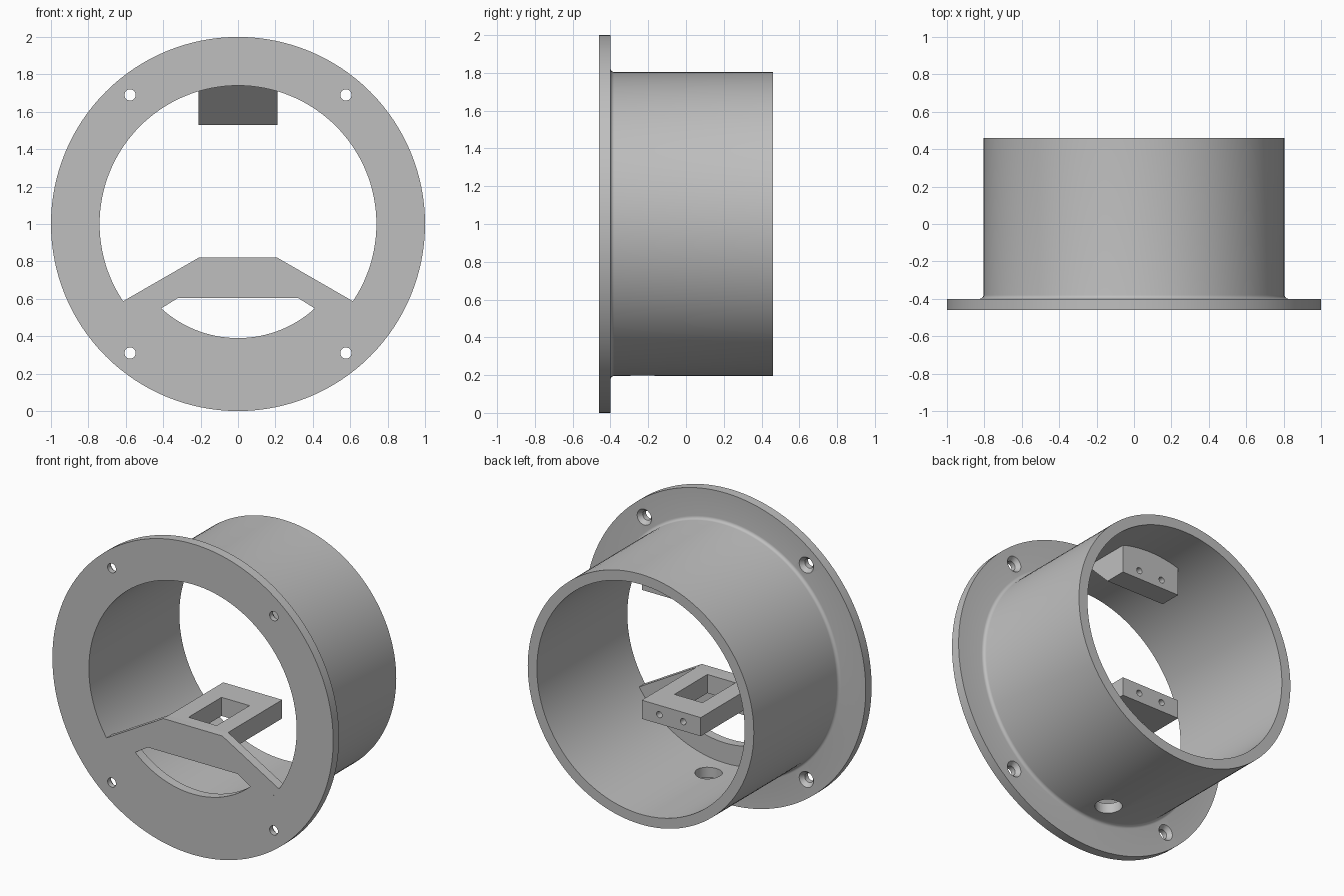
import bpy
import bmesh
from math import sin, cos, pi, radians
from mathutils import Matrix, Vector

old = bpy.data.objects.get("Cube")
if old:
    bpy.data.objects.remove(old, do_unlink=True)

grey = bpy.data.materials.new("light_grey_plastic")
grey.use_nodes = True
grey.diffuse_color = (0.52, 0.52, 0.52, 1)
grey.node_tree.nodes["Principled BSDF"].inputs["Base Color"].default_value = (0.52, 0.52, 0.52, 1)

FRONT, BACK, FLANGE = -0.46, 0.46, -0.40   # depths along y
BORE, TUBE, RIM = 0.74, 0.805, 1.0         # radii
AXIS = 1.0                                 # height of the tube axis
HALF = 0.21                                # half width of the mounts
MOUNT_BACK = 0.15


def finish(bm, name):
    bmesh.ops.recalc_face_normals(bm, faces=bm.faces)
    mesh = bpy.data.meshes.new(name)
    bm.to_mesh(mesh)
    bm.free()
    mesh.materials.append(grey)
    ob = bpy.data.objects.new(name, mesh)
    bpy.context.collection.objects.link(ob)
    return ob


def prism(name, points, start, end, place):
    """Extrude a 2D outline; place(u, v, w) turns it into a 3D point."""
    bm = bmesh.new()
    a = [bm.verts.new(place(u, v, start)) for u, v in points]
    b = [bm.verts.new(place(u, v, end)) for u, v in points]
    bm.faces.new(a)
    bm.faces.new(b)
    for i in range(len(a)):
        j = (i + 1) % len(a)
        bm.faces.new((a[i], a[j], b[j], b[i]))
    return finish(bm, name)


def along_y(u, v, w):
    return (u, w, v)


def along_x(u, v, w):
    return (w, u, v)


def along_z(u, v, w):
    return (u, v, w)


def cone(r1, r2, depth, centre, axis="Y", segments=32):
    """Round cutter; along y the r1 end is at the back."""
    bm = bmesh.new()
    turn = Matrix.Rotation(pi / 2, 4, "X") if axis == "Y" else Matrix()
    bmesh.ops.create_cone(bm, cap_ends=True, segments=segments, radius1=r1, radius2=r2,
                          depth=depth, matrix=Matrix.Translation(centre) @ turn)
    return finish(bm, "cutter")


def cut(ob, cutters):
    """Subtract the cutters for good, then remove them."""
    for c in cutters:
        c.hide_render = True
        m = ob.modifiers.new("cut", "BOOLEAN")
        m.operation, m.solver, m.object = "DIFFERENCE", "EXACT", c
    graph = bpy.context.evaluated_depsgraph_get()
    mesh = bpy.data.meshes.new_from_object(ob.evaluated_get(graph))
    ob.modifiers.clear()
    ob.data = mesh
    for c in cutters:
        bpy.data.objects.remove(c, do_unlink=True)


def arc(radius, start, end, steps):
    """Points on a circle about the tube axis, in x and z."""
    angles = [start + (end - start) * i / steps for i in range(steps + 1)]
    return [(radius * cos(radians(a)), AXIS + radius * sin(radians(a))) for a in angles]


# Flanged tube: a turned profile with a small fillet behind the flange
fillet = 0.02
profile = [(BORE, FRONT), (RIM, FRONT), (RIM, FLANGE)]
for i in range(6):
    a = pi / 2 * i / 5
    profile.append((TUBE + fillet * (1 - sin(a)), FLANGE + fillet * (1 - cos(a))))
profile += [(TUBE, BACK), (BORE, BACK)]
bm = bmesh.new()
ring = [bm.verts.new((r, y, AXIS)) for r, y in profile]
edges = [bm.edges.new((ring[i], ring[(i + 1) % len(ring)])) for i in range(len(ring))]
bmesh.ops.spin(bm, geom=ring + edges, cent=(0, 0, AXIS), axis=(0, 1, 0),
               angle=2 * pi, steps=128, use_merge=True)
bmesh.ops.remove_doubles(bm, verts=bm.verts, dist=1e-5)
flanged_tube = finish(bm, "flanged_tube")

# Countersunk screw holes in the flange and a drain hole in the tube floor
cutters = [cone(0.08, 0.08, 0.3, Vector((0, -0.23, AXIS - 0.77)), "Z", 48)]
for sx in (-1, 1):
    for sz in (-1, 1):
        x, z = sx * 0.577, AXIS + sz * 0.69
        cutters.append(cone(0.03, 0.03, 0.3, Vector((x, FLANGE, z))))
        cutters.append(cone(0.054, 0.026, 0.036, Vector((x, FLANGE - 0.014, z))))
cut(flanged_tube, cutters)

# Front plate filling the lower part of the bore, with a curved window
outline = [(-HALF, 0.82)] + arc(BORE, 213.9, 326.1, 40) + [(HALF, 0.82)]
front_plate = prism("front_plate", outline, FRONT, FLANGE, along_y)
window = [(-0.32, 0.605)] + arc(0.61, 227.7, 312.3, 32) + [(0.32, 0.605)]
cut(front_plate, [prism("cutter", window, FRONT - 0.1, FLANGE + 0.1, along_y)])


def screw_holes(z):
    return [cone(0.02, 0.02, 0.22, Vector((s * 0.085, MOUNT_BACK, z)), segments=24) for s in (-1, 1)]


def box(x, y0, y1):
    return [(-x, y0), (x, y0), (x, y1), (-x, y1)]


# Lower mount: a shelf with a rectangular opening and two screw holes
lower_mount = prism("lower_mount", box(HALF, FLANGE - 0.01, MOUNT_BACK), 0.70, 0.82, along_z)
cut(lower_mount, [prism("cutter", box(0.1, -0.36, -0.025), 0.6, 0.9, along_z)] + screw_holes(0.76))

# Upper mount: a block under the tube roof with a sloped front
side = [(MOUNT_BACK, 1.53), (0.01, 1.53), (-0.22, 1.76), (MOUNT_BACK, 1.76)]
upper_mount = prism("upper_mount", side, -HALF, HALF, along_x)
cut(upper_mount, screw_holes(1.585))

# Smooth the round surfaces, keep the corners sharp
bpy.ops.object.select_all(action="DESELECT")
for ob in (flanged_tube, front_plate, lower_mount, upper_mount):
    ob.select_set(True)
bpy.context.view_layer.objects.active = flanged_tube
bpy.ops.object.shade_smooth_by_angle(angle=radians(30))
